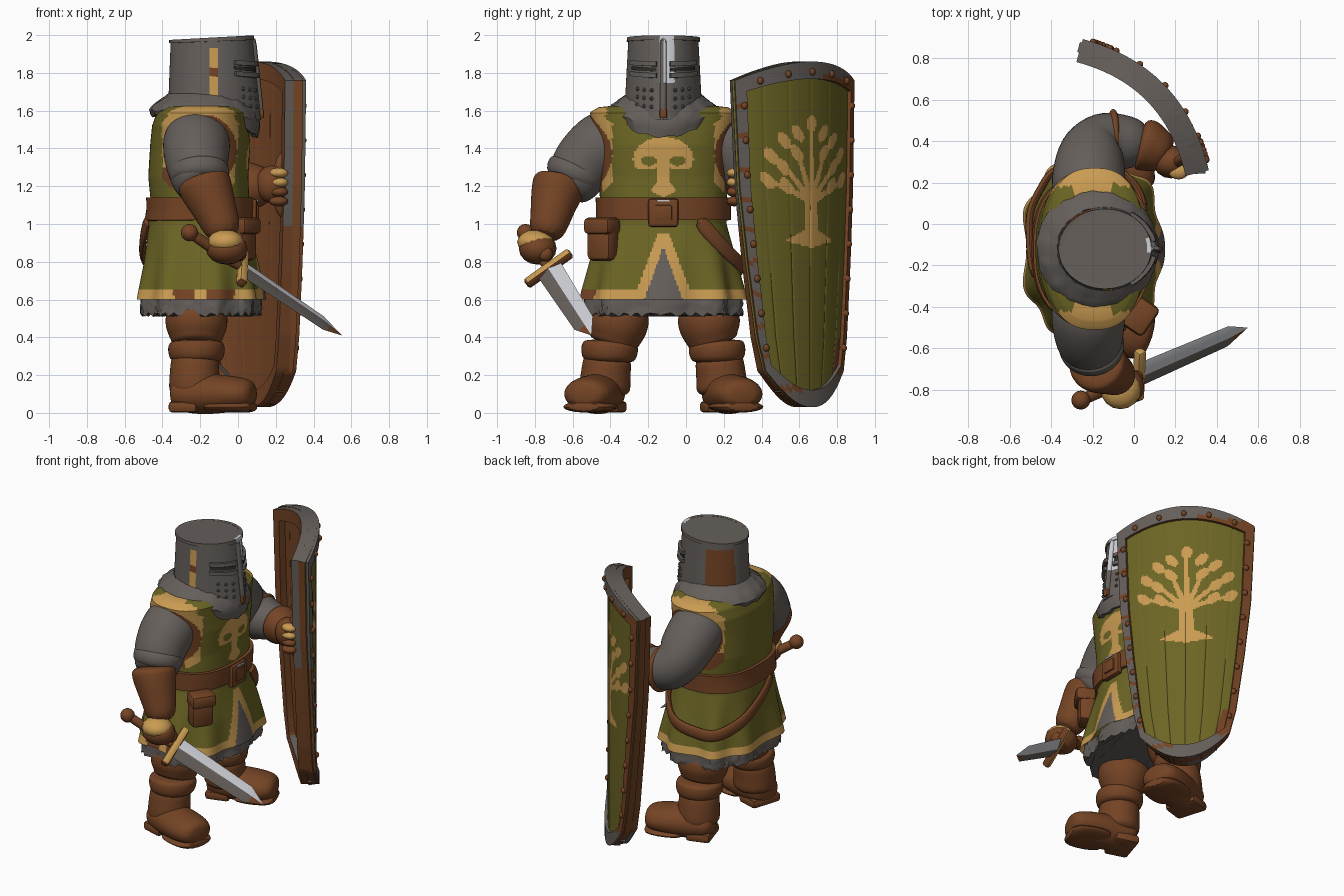
import bpy, bmesh, math, random
from math import sin, cos, pi, hypot
from mathutils import Vector, Matrix

random.seed(4)
if "Cube" in bpy.data.objects:
    bpy.data.objects.remove(bpy.data.objects["Cube"])

COLOURS = {"olive": (.15, .13, .018), "gold": (.59, .33, .085), "brown": (.175, .057, .018),
           "grey": (.13, .114, .103), "steel": (.62, .63, .67), "dark": (.03, .025, .02)}
MATS = {}
for key, rgb in COLOURS.items():
    m = bpy.data.materials.new(key)
    m.use_nodes = True
    m.diffuse_color = (*rgb, 1)
    m.node_tree.nodes["Principled BSDF"].inputs["Base Color"].default_value = (*rgb, 1)
    MATS[key] = m
PARTS = []
MID = -.12          # y of the body's centre line


def finish(name, bm, colour, matrix=None, thick=0, subsurf=0):
    """Make the object, then colour it by name or by a rule on face centre and normal."""
    me = bpy.data.meshes.new(name)
    bm.to_mesh(me)
    bm.free()
    ob = bpy.data.objects.new(name, me)
    bpy.context.collection.objects.link(ob)
    if thick:
        mod = ob.modifiers.new("shell", "SOLIDIFY")
        mod.thickness, mod.offset = thick, -1
        ob.data = bpy.data.meshes.new_from_object(ob.evaluated_get(bpy.context.evaluated_depsgraph_get()))
        ob.data.name = name
        ob.modifiers.clear()
    if subsurf:
        ob.modifiers.new("smooth", "SUBSURF").levels = subsurf
        ob.modifiers[0].render_levels = subsurf
    slots = {}
    for f in ob.data.polygons:
        c = colour if isinstance(colour, str) else colour(f.center, f.normal)
        if c not in slots:
            slots[c] = len(slots)
            ob.data.materials.append(MATS[c])
        f.material_index = slots[c]
    if matrix:
        ob.matrix_world = matrix
    PARTS.append(ob)


def surf(name, nu, nv, fn, colour, closed=True, bottom=False, top=False, keep=None, **kw):
    """Grid surface from fn(u, v), both 0..1; u may close on itself."""
    bm = bmesh.new()
    n = nu if closed else nu + 1
    g = [[bm.verts.new(fn(i / nu, j / nv)) for i in range(n)] for j in range(nv + 1)]
    for j in range(nv):
        for i in range(nu):
            if keep is None or keep((i + .5) / nu, (j + .5) / nv):
                k = (i + 1) % n
                bm.faces.new((g[j][i], g[j][k], g[j + 1][k], g[j + 1][i]))
    if bottom:
        bm.faces.new(g[0][::-1])
    if top:
        bm.faces.new(g[-1])
    bmesh.ops.delete(bm, geom=[v for v in bm.verts if not v.link_faces], context="VERTS")
    finish(name, bm, colour, **kw)


def tube(name, pts, radii, colour, sides=12, subsurf=2):
    """Rounded limb through points; a radius may be (sideways, upward)."""
    pts = [Vector(p) for p in pts]
    whole = (pts[-1] - pts[0]).normalized()
    ref = Vector((1, 0, 0)) if abs(whole.z) > .8 else Vector((0, 0, 1))
    last = len(pts) - 1

    def fn(u, v):
        i = round(v * last)
        t = (pts[min(i + 1, last)] - pts[max(i - 1, 0)]).normalized()
        a = ref.cross(t).normalized()
        b = t.cross(a)
        ra, rb = radii[i] if isinstance(radii[i], tuple) else (radii[i], radii[i])
        return pts[i] + a * cos(2 * pi * u) * ra + b * sin(2 * pi * u) * rb
    surf(name, sides, last, fn, colour, bottom=True, top=True, subsurf=subsurf)


def ball(name, loc, size, colour, segments=16):
    bm = bmesh.new()
    bmesh.ops.create_uvsphere(bm, u_segments=segments, v_segments=segments // 2, radius=1)
    finish(name, bm, colour, Matrix.LocRotScale(Vector(loc), None, Vector(size)))


def box(name, loc, size, colour, turn=0, bevel=.015, matrix=None):
    bm = bmesh.new()
    bmesh.ops.create_cube(bm, size=1, matrix=Matrix.Diagonal((*size, 1)))
    bmesh.ops.bevel(bm, geom=bm.edges[:], offset=bevel, segments=2, affect="EDGES", profile=.5)
    finish(name, bm, colour, matrix or Matrix.Translation(loc) @ Matrix.Rotation(turn, 4, "Z"))


def lerp(table, z):
    """Interpolate rows whose first number is z."""
    for a, b in zip(table, table[1:]):
        if z <= b[0]:
            k = max(0, (z - a[0]) / (b[0] - a[0]))
            return [p + (q - p) * k for p, q in zip(a[1:], b[1:])]
    return list(table[-1][1:])


# --- Tabard: height, centre x, half depth, half width
BODY = [(.6, -.2, .335, .43), (.8, -.2, .3, .385), (1, -.21, .265, .335), (1.1, -.2, .26, .335),
        (1.25, -.21, .265, .34), (1.42, -.2, .265, .355), (1.52, -.2, .255, .38), (1.59, -.19, .24, .39),
        (1.62, -.19, .2, .34), (1.64, -.19, .08, .1)]


def body(a, z, out=0):
    cx, rx, ry = lerp(BODY, z)
    fold = 1 + .045 * cos(9 * a) * max(0, min(1, (1 - z) / .35))
    c, s = cos(a), sin(a)
    return Vector((cx + (rx * fold + out) * math.copysign(abs(c) ** .8, c),
                   MID + (ry * fold + out) * math.copysign(abs(s) ** .8, s), z))


def tabard_colour(p, n):
    dy, z, front = abs(p.y - MID), p.z, p.x > -.1
    if front and z < .95:                                   # slit with trim
        if dy < .095 * (.88 - z) / .26:
            return "grey"
        if dy < .03 + .12 * (.95 - z) / .33:
            return "gold"
    if z < .655:                                            # hem, worn on the sword side
        worn = p.y < -.4 and -.34 < p.x < -.02 and abs(p.x + .2) > .03
        return "brown" if worn else "gold"
    r = hypot(p.x + .2, z - 1.39)
    if z > 1.57 and dy > .3:                                # shoulder trim
        return "gold"
    if z > 1.17 and dy > .27 and r < .25:                   # armholes
        return "gold" if r > .195 and (z > 1.3 or p.x > -.1) else "brown"
    if front and 1.14 < z < 1.47:                           # chest tree
        crown = hypot(dy / .16, (z - 1.345) / .115) < 1 and z > 1.29 + max(0, .05 - dy) * .8
        hole = hypot((dy - .075) / .042, (z - 1.335) / .026) < 1
        trunk = z < 1.4 and dy < .036 + max(0, 1.22 - z) * .7 and z > 1.14 + dy * .5
        if trunk or (crown and not hole):
            return "gold"
    return "olive"


def even(u):
    """Angle that spaces columns evenly over the flat front, back and sides."""
    return 2 * pi * u - .15 * sin(8 * pi * u)


surf("tabard", 200, 140, lambda u, v: body(even(u), .6 + 1.04 * v), tabard_colour, top=True)
surf("belt", 64, 2, lambda u, v: body(even(u), 1.02 + .12 * v, .022), "brown", thick=.04)
surf("mail_hem", 120, 5, lambda u, v: body(2 * pi * u, .52 + .1 * v + .012 * sin(76 * pi * u) * (1 - v),
     -.03 + random.uniform(0, .012)), "grey", bottom=True)
box("buckle", (.08, -.12, 1.06), (.04, .16, .15), "brown")
box("buckle_plate", (.1, -.12, 1.06), (.02, .09, .08), "brown", bevel=.005)
box("buckle_glint", (.105, -.12, 1.125), (.008, .07, .012), "steel", bevel=.002)
box("pouch", (.02, -.44, .91), (.11, .15, .21), "brown", turn=-.6, bevel=.03)
box("pouch_flap", (.03, -.445, .99), (.13, .165, .09), "brown", turn=-.6, bevel=.025)
sweep = [(.45 + 3 * k / 14, 1.03 - .28 * sin(pi * k / 14) ** .8) for k in range(15)]
tube("hanging_strap", [body(a, z, .02) for a, z in sweep], [(.02, .045)] * 15, "brown", sides=8, subsurf=1)

# --- Mail collar
COLLAR = [(0, .275), (.25, .29), (.5, .27), (1, .19)]


def collar(u, v):
    a = 2 * pi * u
    r = lerp(COLLAR, v)[0] + random.uniform(0, .009)
    dip = max(0, cos(a)) ** 2 * .11 * (1 - v) ** 1.5
    rag = .006 * sin(15 * a) * (1 - v)
    return Vector((-.175 + r * cos(a), MID + r * sin(a), 1.57 + .12 * v - dip + rag))


surf("mail_collar", 72, 8, collar, "grey", thick=.03)


# --- Great helm
def helm(u, v):
    a = 2 * pi * u
    wedge = max(0, cos(a)) ** 5 * .035 * (1 - v)
    low = 1.61 - .06 * cos(a)
    return Vector((-.14 + (.228 - .012 * v + wedge) * cos(a), MID + (.205 - .02 * v) * sin(a),
                   low + (1.985 + .012 * cos(a) - low) * v))


def helm_colour(p, n):
    if n.z > .7:
        return "grey"
    if p.x > 0 and -.14 < p.y < -.06 and p.z > 1.75:        # worn face ridge
        return "steel"
    if p.y < MID and abs(p.x + .13) < .021 and 1.65 < p.z < 1.93:
        return "brown" if 1.78 < p.z < 1.825 or p.z < 1.67 else "gold"
    a = math.degrees(math.atan2(p.y - MID, p.x + .14))
    return "brown" if 108 < a < 160 and 1.66 < p.z < 1.93 else "grey"


surf("helm", 120, 50, helm, helm_colour, bottom=True, top=True)
surf("helm_top_rim", 64, 2, lambda u, v: helm(u, .95 + .055 * v) + Vector((cos(2 * pi * u), sin(2 * pi * u), 0)) * .008,
     lambda p, n: "steel" if p.x > 0 and -.14 < p.y < -.06 else "grey", thick=.02)
tube("helm_ridge", [helm(0, v) for v in (0, .3, .46, .5, .8, 1)], [.02] * 6,
     lambda p, n: "steel" if p.z > 1.76 and p.y > -.125 else "grey", sides=8, subsurf=1)
box("helm_nose_tip", (.125, MID, 1.585), (.025, .04, .05), "brown", bevel=.008)
for s in (-1, 1):
    def strip(z, h, out):
        def fn(u, v):
            p = helm((.03 + .13 * u) * s % 1, (z + h * v - 1.56) / .43)
            return p + Vector((p.x + .14, p.y - MID, 0)).normalized() * out
        return fn
    surf("eye_slit", 10, 1, strip(1.808, .02, .006), "dark", closed=False, thick=.004 * s)
    for z in (1.775, 1.835):
        surf("visor_bar", 10, 1, strip(z, .025, .02), "grey", closed=False, thick=.02 * s)
    for k in range(9):
        ball("breath_stud", helm(s * (.05 + .035 * (k % 3)) % 1, .15 + .1 * (k // 3)), (.011,) * 3, "grey", 8)

# --- Legs and boots, mirrored about the centre line
for s in (-1, 1):
    def at(x, dy, z):
        return (x, MID + s * dy, z)
    tube("thigh", [at(-.21, .2, .72), at(-.21, .22, .6), at(-.22, .23, .48)], [.16, .16, .14], "grey")
    tube("trouser_leg", [at(-.22, .23, .57), at(-.22, .235, .52), at(-.22, .25, .44), at(-.22, .26, .39),
         at(-.22, .275, .35)], [.14, .175, .17, .14, .13], "brown")
    tube("boot_cuff", [at(-.22, .28, .39), at(-.22, .28, .36), at(-.22, .29, .3), at(-.22, .29, .26)],
         [.13, .16, .155, .13], "brown")
    tube("boot_shaft", [at(-.22, .29, .32), at(-.23, .3, .25), at(-.23, .31, .16), at(-.23, .31, .08)],
         [.13, .135, .14, .145], "brown")
    d = Vector((cos(.3), s * sin(.3), 0))
    heel = Vector(at(-.35, .29, 0))
    steps = (0, .05, .17, .29, .41, .46)
    tube("boot_foot", [heel + d * k + Vector((0, 0, .1)) for k in steps],
         [(.08, .07), (.12, .1), (.13, .115), (.145, .105), (.135, .09), (.08, .06)], "brown")
    box("boot_heel", None, (.16, .22, .06), "brown", bevel=.02,
        matrix=Matrix.Translation(heel + d * .09 + Vector((0, 0, .032))) @ Matrix.Rotation(.3 * s, 4, "Z"))
    tube("boot_sole", [heel + d * k + Vector((0, 0, .032)) for k in (.2, .22, .29, .41, .46)],
         [(.11, .03), (.13, .03), (.15, .032), (.14, .032), (.09, .03)], "brown", subsurf=1)

# --- Sword arm
tube("sword_sleeve", [(-.22, -.32, 1.46), (-.22, -.43, 1.435), (-.22, -.51, 1.36), (-.215, -.56, 1.3),
     (-.2, -.6, 1.23), (-.18, -.65, 1.18)], [.165, .19, .18, .17, .155, .13], "grey")
tube("sleeve_fold", [(-.21, -.56, 1.32), (-.21, -.57, 1.29), (-.2, -.6, 1.24), (-.2, -.61, 1.21)],
     [.14, .17, .165, .13], "grey")
tube("sword_gauntlet", [(-.19, -.66, 1.25), (-.18, -.67, 1.21), (-.14, -.7, 1.12), (-.1, -.72, 1.02),
     (-.06, -.75, .92)], [.13, .155, .13, .11, .09], "brown")
ball("sword_hand", (-.06, -.785, .87), (.11, .1, .085), "brown")
ball("knuckle_plate", (-.065, -.797, .905), (.097, .097, .065), "gold")

# --- Sword: local z along the blade, x along the guard
start, tip = Vector((-.28, -.86, .97)), Vector((.55, -.5, .41))
axis = (tip - start).normalized()
across = Vector((.05, .25, .14))
across = (across - axis * across.dot(axis)).normalized()
SWORD = Matrix.Translation(start) @ Matrix((across, axis.cross(across), axis)).transposed().to_4x4()
BLADE = [(.4, .072, .02), (.94, .06, .016), (1.06, .002, .002)]


def blade(u, v):
    z = .4 + .66 * v
    w, t = lerp(BLADE, z)
    return Vector((w * cos(2 * pi * u), t * sin(2 * pi * u), z))


def blade_colour(p, n):
    if p.x > -.003:
        return "steel"
    return "brown" if p.z > .98 else "grey"


surf("sword_blade", 4, 22, blade, blade_colour, bottom=True, top=True, matrix=SWORD)
box("sword_guard", None, (.29, .05, .05), lambda p, n: "gold" if n.z < .5 and p.x > -.09 else "brown",
    matrix=SWORD @ Matrix.Translation((0, 0, .39)))
tube("sword_grip", [start + axis * k for k in (0, .1, .25, .4)], [.03] * 4, "brown", subsurf=1)
ball("sword_pommel", start + axis * .03, (.046, .046, .046), "brown")
for k in range(4):
    ball("sword_finger", start + axis * (.2 + .045 * k) + across * .03 + axis.cross(across) * .05,
         (.032, .04, .04), "brown")

# --- Shield arm
tube("shield_sleeve", [(-.22, .08, 1.46), (-.22, .19, 1.435), (-.215, .28, 1.36), (-.2, .35, 1.28), (-.15, .395, 1.21),
     (-.05, .4, 1.2), (.07, .38, 1.2)], [.165, .19, .18, .175, .165, .14, .11], "grey")
tube("arm_strap", [(-.13, .4, 1.21), (-.115, .4, 1.21), (-.085, .4, 1.205), (-.07, .4, 1.205)],
     [.1, .165, .165, .1], "brown")
tube("shield_gauntlet", [(.02, .39, 1.2), (.05, .385, 1.2), (.1, .36, 1.2), (.17, .32, 1.2)],
     [.11, .14, .12, .09], "brown")
ball("shield_hand", (.18, .3, 1.21), (.09, .08, .1), "brown")
for k in range(4):
    ball("shield_finger", (.215, .255, 1.12 + .05 * k), (.05, .04, .027), "gold" if k > 1 else "brown")
tube("shield_grip", [(.26, .34, 1.02), (.2, .29, 1.1), (.2, .29, 1.3), (.26, .34, 1.4)], [.025] * 4, "brown")

# --- Shield: curved sheet facing +x +y
SC, ST, SN = Vector((.04, .58, 0)), Vector((-1, 1, 0)).normalized(), Vector((1, 1, 0)).normalized()
WIDTH = [(0, .26), (.2, .28), (.4, .325), (.8, .375), (1.2, .415), (1.8, .44)]


def shield(lift):
    def fn(u, v):
        k = 2 * u - 1
        low, high = .03 + .19 * abs(k) ** 2.2, 1.86 - .1 * k * k
        z = low + (high - low) * v
        s = k * lerp(WIDTH, z)[0] - .015
        plank = -.003 if lift == 0 and round(u * 100) % 17 == 0 else 0
        return SC + ST * s + SN * (.12 * (1 - (s / .42) ** 2) + lift + plank) + Vector((0, 0, z))
    return fn


LEAVES = [(0, 1.53), (.095, 1.48), (.18, 1.44), (.1, 1.375), (.255, 1.36), (.185, 1.3), (.275, 1.23), (.165, 1.2)]
TWIGS = [(.18, 1.3), (.1, 1.38), (0, 1.5), (.25, 1.22)]


def panel_colour(p, n):
    if n.z > .5:
        return "grey"
    if n.dot(SN) < .3:
        return "brown"
    side, z = (p - SC).dot(ST), p.z
    s = abs(side)
    if z < .4 and side > .17 + .3 * (z - .2):               # worn lower corner
        return "brown"
    for a, b in LEAVES:
        lean = (s - a) * .8 - (z - b) * (.4 if a else 0)
        if hypot(lean / .029, (z - b) / .045) < 1:
            return "gold"
    for a, b in TWIGS:
        k = max(0, min(1, (s * a + (z - 1.12) * (b - 1.12)) / (a * a + (b - 1.12) ** 2)))
        if hypot(s - a * k, z - 1.12 - (b - 1.12) * k) < .02 - .009 * k:
            return "gold"
    flare = .045 + max(0, .97 - z) * 2.3
    return "gold" if .875 + .2 * s < z < 1.18 and s < flare else "olive"


def rim_colour(p, n):
    s, z, face = (p - SC).dot(ST), p.z, n.dot(SN)
    if face < -.68:
        return "brown"
    if n.z > .5 or z > 1.78:
        return "grey"
    if s < 0:
        if face < .5 and (z < 1 or n.dot(ST) > 0):          # lower edge and inner wall
            return "brown"
        return "brown" if face > .5 and (z * 6 + .3) % 1 < .16 else "grey"
    return "grey" if z < .2 else "brown"


surf("shield_panel", 100, 180, shield(0), panel_colour, closed=False, thick=.05)
surf("shield_rim", 32, 60, shield(.02), rim_colour, closed=False, thick=.115,
     keep=lambda u, v: abs(u - .5) > .4375 or v < .05 or v > .95)
for s in (0, 1):
    for k in range(8):
        ball("rim_rivet", shield(.02)(.045 + .91 * s, .1 + .115 * k), (.018, .018, .02), "brown", 10)
for k in range(5):
    ball("top_rivet", shield(.02)(.14 + .18 * k, .97), (.018, .018, .02), "brown", 10)

# --- Shading
bpy.ops.object.select_all(action="DESELECT")
for ob in PARTS:
    ob.select_set(True)
bpy.context.view_layer.objects.active = PARTS[0]
bpy.ops.object.shade_smooth_by_angle(angle=math.radians(40))
